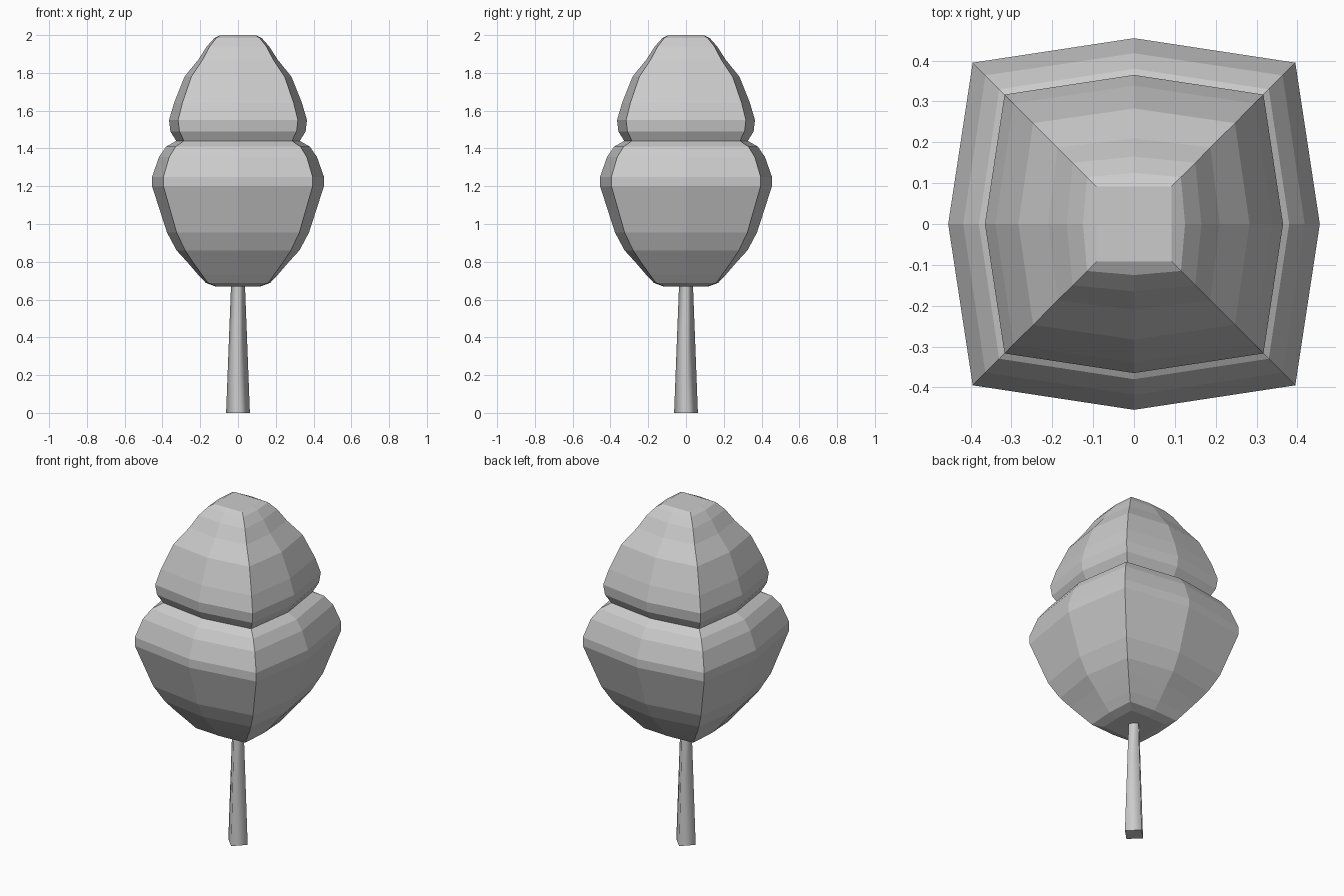
import bpy, bmesh, math

if "Cube" in bpy.data.objects:
    bpy.data.objects.remove(bpy.data.objects["Cube"])

grey = bpy.data.materials.new("light_grey")
grey.diffuse_color = (0.6, 0.6, 0.6, 1)
grey.use_nodes = True
grey.node_tree.nodes["Principled BSDF"].inputs["Base Color"].default_value = grey.diffuse_color


def loft(name, rings, smooth=False):
    """Skin a stack of rings, each a list of 3D points, and cap both ends."""
    bm = bmesh.new()
    loops = [[bm.verts.new(p) for p in ring] for ring in rings]
    n = len(loops[0])
    for a, b in zip(loops, loops[1:]):
        for i in range(n):
            j = (i + 1) % n
            f = bm.faces.new((a[i], a[j], b[j], b[i]))
            f.smooth = smooth
    bm.faces.new(loops[0][::-1])
    bm.faces.new(loops[-1])
    bmesh.ops.recalc_face_normals(bm, faces=bm.faces)
    if smooth:  # crisp cap edges
        for e in bm.edges:
            if any(not f.smooth for f in e.link_faces):
                e.smooth = False
    me = bpy.data.meshes.new(name)
    bm.to_mesh(me)
    bm.free()
    me.materials.append(grey)
    ob = bpy.data.objects.new(name, me)
    bpy.context.collection.objects.link(ob)
    return ob


def pillow_ring(z, mid, corner):
    """Bulged square: four side midpoints and four corners."""
    pts = []
    for k in range(4):
        c, s = round(math.cos(k * math.pi / 2)), round(math.sin(k * math.pi / 2))
        for x, y in ((mid, 0), (corner, corner)):
            pts.append((c * x - s * y, s * x + c * y, z))
    return pts


def diamond_ring(z, r):
    return [(r, 0, z), (0, r, z), (-r, 0, z), (0, -r, z)]


# Two-tier foliage: height, side midpoint distance, corner distance
profile = [
    (0.67, 0.12, 0.115), (0.688, 0.17, 0.16), (0.73, 0.21, 0.19),
    (0.80, 0.27, 0.24), (0.86, 0.325, 0.28), (0.955, 0.376, 0.325),
    (1.20, 0.455, 0.395), (1.25, 0.455, 0.395), (1.355, 0.418, 0.364),
    (1.41, 0.38, 0.33), (1.44, 0.327, 0.286), (1.49, 0.358, 0.31),
    (1.55, 0.365, 0.317), (1.64, 0.339, 0.295), (1.78, 0.283, 0.247),
    (1.87, 0.21, 0.187), (1.94, 0.165, 0.15), (1.985, 0.125, 0.115),
    (2.00, 0.092, 0.092),
]
loft("foliage", [pillow_ring(*p) for p in profile])

# Tapered four-sided trunk
loft("trunk", [diamond_ring(0, 0.063), diamond_ring(0.70, 0.036)], smooth=True)
